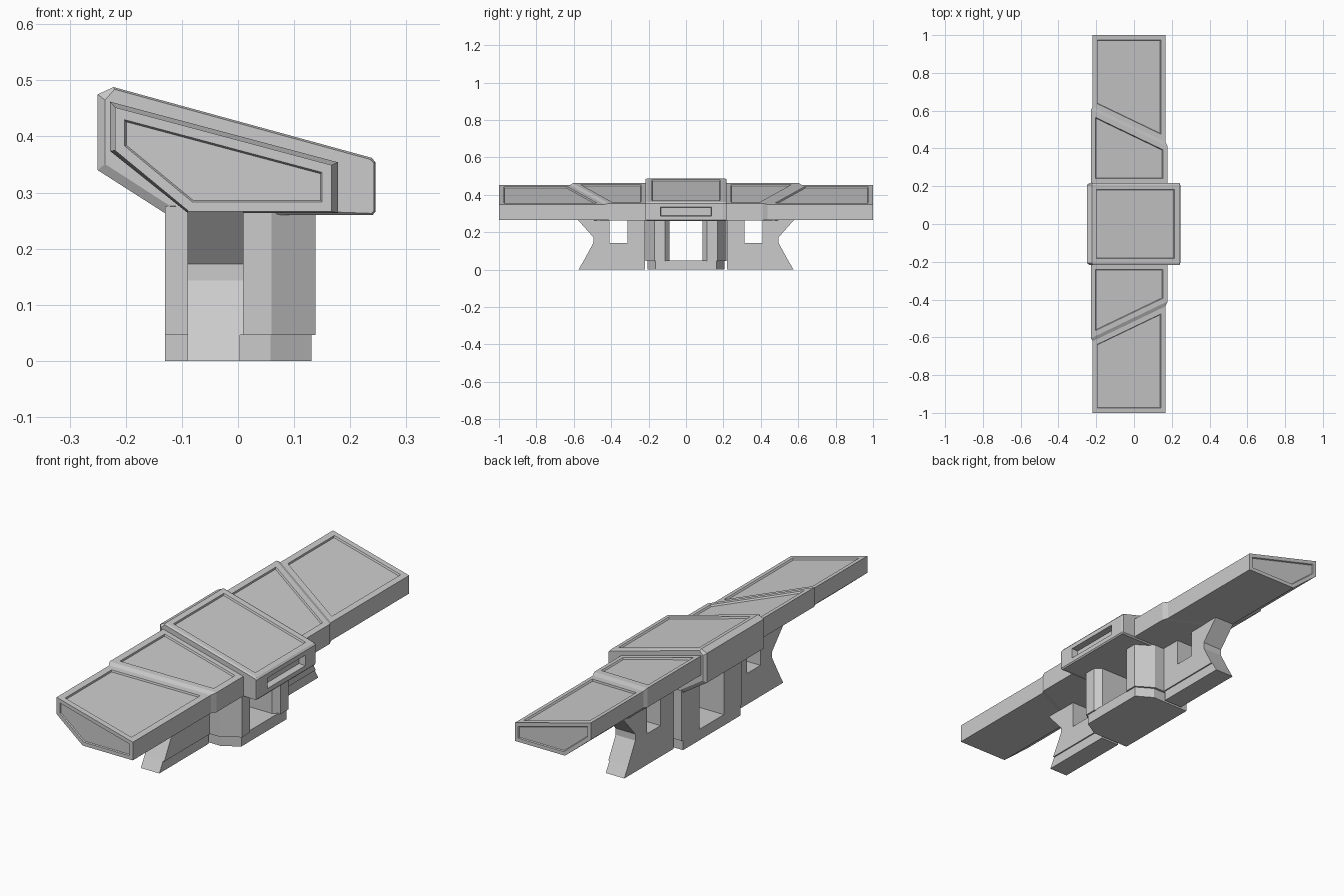
import bpy, bmesh
from mathutils import Vector

if "Cube" in bpy.data.objects:
    bpy.data.objects.remove(bpy.data.objects["Cube"])


def loft(rings):
    """Closed solid through rings of 3D points."""
    bm = bmesh.new()
    vs = [[bm.verts.new(p) for p in r] for r in rings]
    n = len(rings[0])
    for a, b in zip(vs, vs[1:]):
        for i in range(n):
            j = (i + 1) % n
            bm.faces.new((a[i], a[j], b[j], b[i]))
    bm.faces.new(vs[0])
    bm.faces.new(vs[-1])
    bmesh.ops.recalc_face_normals(bm, faces=bm.faces[:])
    bm.normal_update()
    return bm


def recess(bm, direction, margin, depth, shrink_y=1.0):
    """Sink a bordered panel into the largest face looking in a direction."""
    d = Vector(direction).normalized()
    face = max((f for f in bm.faces if f.normal.dot(d) > 0.95), key=lambda f: f.calc_area())
    bmesh.ops.inset_individual(bm, faces=[face], thickness=margin, use_even_offset=True)
    for v in face.verts:
        v.co.y *= shrink_y
    bm.normal_update()
    bmesh.ops.inset_individual(bm, faces=[face], thickness=0.003, depth=-depth, use_even_offset=True)
    bm.normal_update()


def finish(name, bm, mirror=False):
    me = bpy.data.meshes.new(name)
    bm.to_mesh(me)
    bm.free()
    ob = bpy.data.objects.new(name, me)
    bpy.context.collection.objects.link(ob)
    if mirror:
        m = ob.modifiers.new("Mirror", 'MIRROR')
        m.use_axis = (False, True, False)
        m.use_mirror_merge = False
    return ob


def ring(profile, y):
    """x-z profile placed at y, which may be a function of x."""
    return [(x, y(x) if callable(y) else y, z) for x, z in profile]


def slant(x):
    return 0.43 + (0.178 - x) * 0.48


TOP = (0.26, 0, 0.966)

# Central housing with chamfered ends, top panel and front slot
full = [(-.25, .34), (-.25, .475), (-.222, .488), (.238, .362),
        (.245, .354), (.245, .266), (.24, .26), (-.125, .26)]
end = [(-.237, .351), (-.237, .465), (-.22, .484), (.236, .359),
       (.242, .353), (.242, .267), (.238, .263), (-.121, .276)]
bm = loft([ring(end, -.216), ring(full, -.206), ring(full, .206), ring(end, .216)])
recess(bm, TOP, 0.024, 0.008)
recess(bm, (1, 0, 0), 0.02, 0.03, 0.74)
finish("central_housing", bm)

# Inner wing sections, slightly thicker, ending on a slanted chamfer
inner = [(-.228, .462), (.178, .354), (.178, .264), (-.09, .264), (-.228, .374)]
outer = [(-.219, .452), (.167, .349), (.167, .266), (-.087, .266), (-.219, .375)]
bm = loft([ring(inner, .214), ring(inner, lambda x: slant(x) - .02), ring(outer, slant)])
recess(bm, TOP, 0.026, 0.008)
finish("inner_wing", bm, True)

# Outer wing sections with top and end panels
bm = loft([ring(outer, slant), ring(outer, 1.0)])
recess(bm, TOP, 0.026, 0.008)
recess(bm, (0, 1, 0), 0.017, 0.005)
finish("outer_wing", bm, True)

# Central support: two chamfered columns on a slightly inset base plate
column = [(-.13, .088), (-.13, .217), (.06, .217), (.138, .168), (.138, .112), (.11, .088)]
finish("support_column", loft([[(x, y, z) for x, y in column] for z in (.046, .275)]), True)
half = [(-.13, .207), (.058, .207), (.131, .163)]
plan = half + [(x, -y) for x, y in reversed(half)]
finish("support_base", loft([[(x, y, z) for x, y in plan] for z in (0, .05)]))

# Side brackets with a notched outer edge and a window below the wing
bracket = [(.22, .046), (.548, .046), (.495, .143), (.495, .173), (.58, .268),
           (.41, .268), (.41, .142), (.313, .142), (.313, .268), (.22, .268)]
finish("side_bracket", loft([[(x, y, z) for y, z in bracket] for x in (-.09, .01)]), True)
foot = [(.218, 0), (.575, 0), (.548, .046), (.218, .046)]
finish("bracket_foot", loft([[(x, y, z) for y, z in foot] for x in (-.09, .004)]), True)
